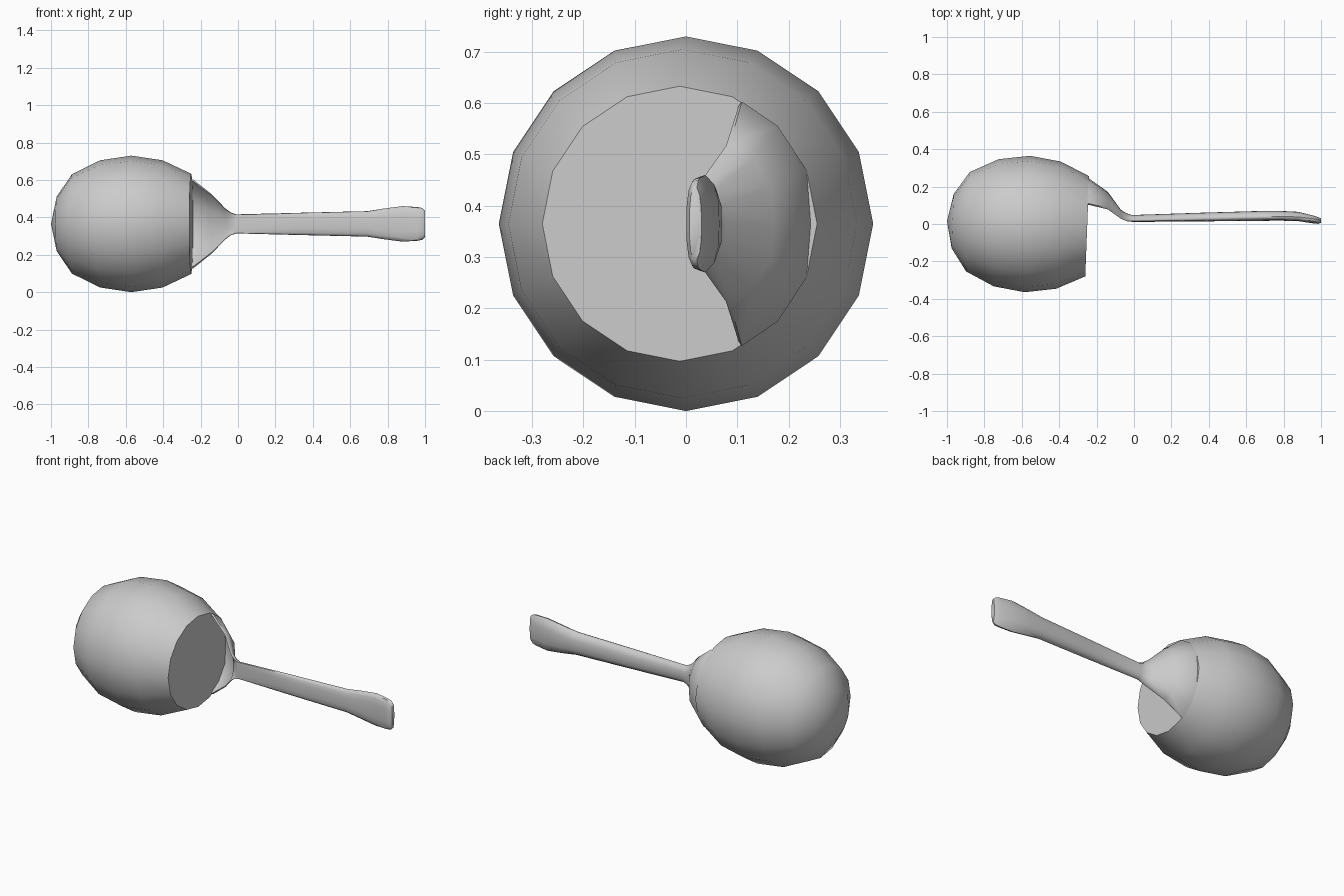
import bpy, bmesh, math

CZ = 0.365


def loft(name, rings, angle):
    """Skin a list of closed rings, capping both ends."""
    bm = bmesh.new()
    vs = [[bm.verts.new(p) for p in r] for r in rings]
    n = len(vs[0])
    for a, b in zip(vs, vs[1:]):
        for i in range(n):
            j = (i + 1) % n
            bm.faces.new((a[i], a[j], b[j], b[i]))
    bm.faces.new(vs[0])
    bm.faces.new(vs[-1])
    bmesh.ops.remove_doubles(bm, verts=bm.verts, dist=0.0005)
    bmesh.ops.recalc_face_normals(bm, faces=bm.faces)
    me = bpy.data.meshes.new(name)
    bm.to_mesh(me)
    bm.free()
    ob = bpy.data.objects.new(name, me)
    bpy.context.collection.objects.link(ob)
    bpy.context.view_layer.objects.active = ob
    ob.select_set(True)
    bpy.ops.object.shade_smooth_by_angle(angle=math.radians(angle))
    ob.select_set(False)
    return ob


# Scoop: 16-sided ball along x, sliced flat towards the handle, tilted slightly
profile = [(-0.43, 0.0001), (-0.40, 0.145), (-0.318, 0.266), (-0.167, 0.34),
           (0, 0.365), (0.167, 0.34), (0.32, 0.268)]
rings = []
for x, r in profile:
    rings.append([(x, r * math.cos(k * math.pi / 8), r * math.sin(k * math.pi / 8))
                  for k in range(16)])
scoop = loft("scoop", rings, 40)
scoop.location = (-0.57, 0, CZ)
scoop.rotation_euler = (0, 0, math.radians(-2.2))

# Spoon: x, half width, back edge y, back middle y, front edge y, front middle y, fullness
sections = [
    (-0.45, 0.22, 0.115, 0.250, 0.108, 0.235, 1),
    (-0.24, 0.238, 0.109, 0.243, 0.102, 0.229, 1),
    (-0.14, 0.158, 0.086, 0.172, 0.078, 0.155, 1),
    (-0.07, 0.085, 0.040, 0.076, 0.028, 0.055, 1),
    (-0.04, 0.062, 0.027, 0.057, 0.015, 0.028, 0.8),
    (-0.01, 0.051, 0.022, 0.048, 0.015, 0.011, 0.7),
    (0.35, 0.060, 0.032, 0.060, 0.022, 0.014, 0.7),
    (0.69, 0.068, 0.040, 0.070, 0.030, 0.017, 0.7),
    (0.78, 0.082, 0.041, 0.070, 0.030, 0.018, 0.7),
    (0.88, 0.095, 0.038, 0.065, 0.026, 0.015, 0.7),
    (0.96, 0.090, 0.028, 0.045, 0.015, 0.003, 0.7),
    (0.985, 0.085, 0.024, 0.037, 0.012, 0.001, 0.7),
    (1.0, 0.070, 0.021, 0.030, 0.013, 0.007, 0.7),
]
arc = [(-1, 0), (-0.8, 0.52), (-0.44, 0.94), (0, 1), (0.44, 0.94), (0.8, 0.52), (1, 0)]
rings = []
for x, w, be, bm_, fe, fm, p in sections:
    back = [(x, be + (bm_ - be) * d ** p, CZ + w * s) for s, d in arc]
    front = [(x, fe + (fm - fe) * d ** p, CZ + 0.96 * w * s) for s, d in reversed(arc)]
    rings.append(back + front)
loft("spoon", rings, 50)
